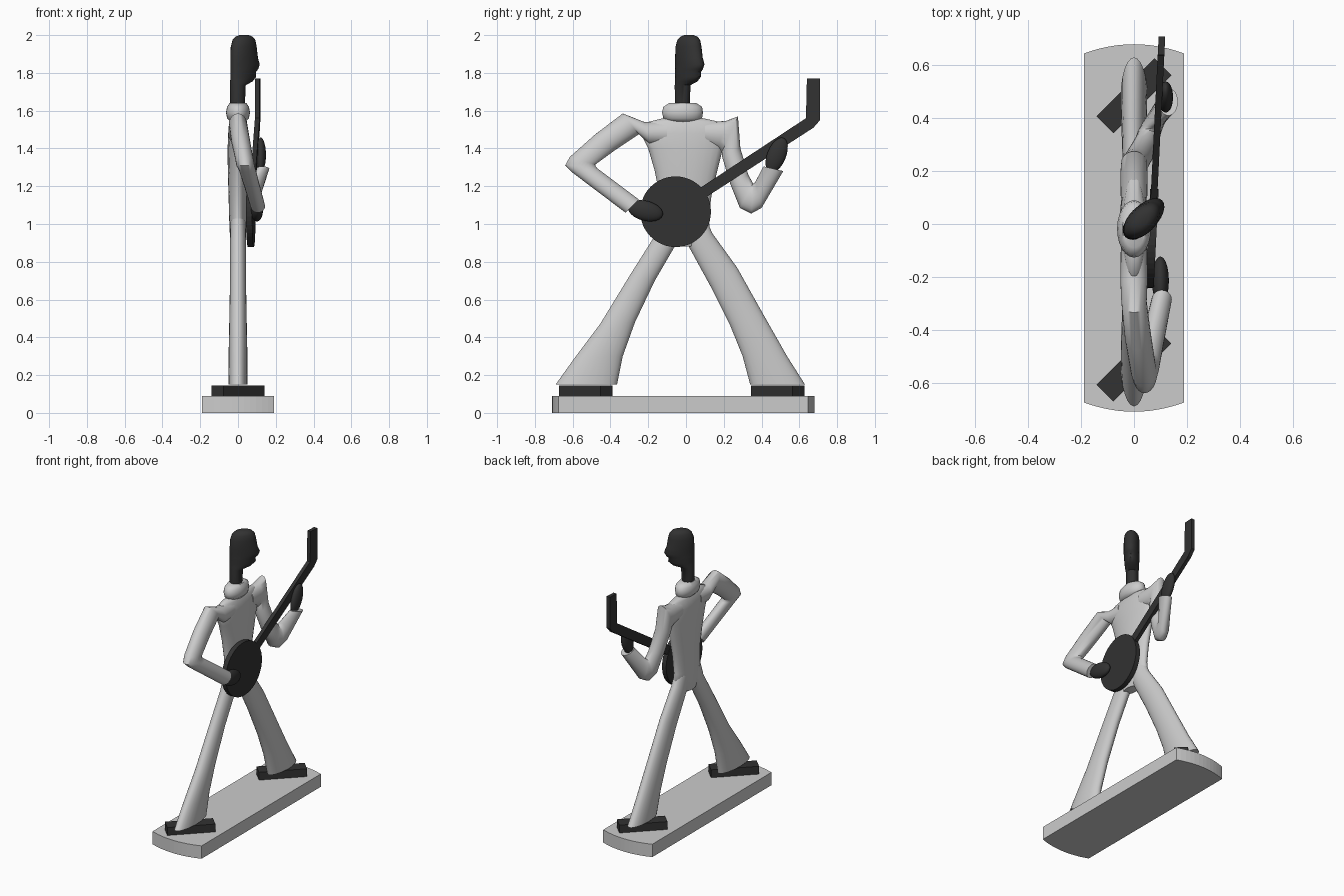
import bpy
import bmesh
import math
from mathutils import Vector

cube = bpy.data.objects.get("Cube")
if cube:
    bpy.data.objects.remove(cube, do_unlink=True)


def make_material(name, value):
    mat = bpy.data.materials.new(name)
    mat.use_nodes = True
    colour = (value, value, value, 1)
    mat.diffuse_color = colour
    mat.node_tree.nodes["Principled BSDF"].inputs["Base Color"].default_value = colour
    return mat


white = make_material("soft white", 0.6)
charcoal = make_material("charcoal", 0.032)


def finish(bm, name, mat, smooth=True):
    """Turn a bmesh into a named object with one material."""
    bmesh.ops.recalc_face_normals(bm, faces=bm.faces)
    mesh = bpy.data.meshes.new(name)
    bm.to_mesh(mesh)
    bm.free()
    obj = bpy.data.objects.new(name, mesh)
    bpy.context.collection.objects.link(obj)
    mesh.materials.append(mat)
    if smooth:
        bpy.ops.object.select_all(action="DESELECT")
        obj.select_set(True)
        bpy.context.view_layer.objects.active = obj
        bpy.ops.object.shade_smooth_by_angle(angle=math.radians(50))
    return obj


def loft(name, mat, rings, sides=24):
    """Skin a row of ellipses, each given by centre and two half axes."""
    bm = bmesh.new()
    loops = []
    for centre, u, v in rings:
        angles = [math.tau * i / sides for i in range(sides)]
        loops.append([bm.verts.new(centre + u * math.cos(a) + v * math.sin(a)) for a in angles])
    for low, high in zip(loops, loops[1:]):
        for i in range(sides):
            j = (i + 1) % sides
            bm.faces.new((low[i], low[j], high[j], high[i]))
    bm.faces.new(loops[0])
    bm.faces.new(loops[-1])
    return finish(bm, name, mat)


def limb(name, mat, rows):
    """Loft between two silhouette edges: y, z of each edge, x and half depth."""
    rings = []
    for ya, za, yb, zb, x, depth in rows:
        a, b = Vector((x, ya, za)), Vector((x, yb, zb))
        rings.append(((a + b) / 2, (b - a) / 2, Vector((depth, 0, 0))))
    return loft(name, mat, rings)


def level_limb(name, mat, rows):
    """Loft of level ellipses: height, two y limits and half depth."""
    return limb(name, mat, [(ya, z, yb, z, 0, depth) for z, ya, yb, depth in rows])


def prism(name, mat, outline, offset):
    """Extrude a flat outline along an offset."""
    bm = bmesh.new()
    face = bm.faces.new([bm.verts.new(p) for p in outline])
    result = bmesh.ops.extrude_face_region(bm, geom=[face])
    verts = [g for g in result["geom"] if isinstance(g, bmesh.types.BMVert)]
    bmesh.ops.translate(bm, verts=verts, vec=Vector(offset))
    return finish(bm, name, mat, smooth=False)


def hand(name, centre, size, tilt):
    bm = bmesh.new()
    bmesh.ops.create_uvsphere(bm, u_segments=20, v_segments=12, radius=1)
    obj = finish(bm, name, charcoal)
    obj.location, obj.scale = centre, size
    obj.rotation_euler.x = math.radians(tilt)
    return obj


# Base slab with bowed ends
steps = [i / 6 - 1 for i in range(13)]
front_end = [(0.19 * s, -0.71 + 0.035 * s * s, 0) for s in steps]
back_end = [(-x, -y - 0.03, z) for x, y, z in front_end]
prism("base", white, front_end + back_end, (0, 0, 0.09))

# Shoes turned diagonally
along = Vector((1, 1, 0)).normalized()
across = Vector((-1, 1, 0)).normalized()
for name, y in (("right_shoe", -0.53), ("left_shoe", 0.485)):
    corners = [(-1, -1), (1, -1), (1, 1), (-1, 1)]
    middle = Vector((0, y, 0.09))
    outline = [middle + along * a * 0.155 + across * b * 0.045 for a, b in corners]
    prism(name, charcoal, outline, (0, 0, 0.055))

# Flared trouser legs
limb("right_leg", white, [
    (-0.69, 0.15, -0.365, 0.15, 0, 0.05),
    (-0.59, 0.29, -0.335, 0.3, 0, 0.05),
    (-0.455, 0.47, -0.27, 0.48, 0, 0.046),
    (-0.296, 0.73, -0.165, 0.7, 0, 0.042),
    (-0.17, 0.93, -0.06, 0.88, 0, 0.042),
    (-0.14, 1.03, 0, 0.99, 0, 0.04),
])
limb("left_leg", white, [
    (0.34, 0.15, 0.63, 0.15, 0, 0.05),
    (0.3, 0.3, 0.535, 0.3, 0, 0.05),
    (0.235, 0.46, 0.41, 0.52, 0, 0.046),
    (0.13, 0.67, 0.27, 0.77, 0, 0.042),
    (0.015, 0.88, 0.14, 0.95, 0, 0.042),
    (-0.03, 0.99, 0.1, 1.04, 0, 0.04),
])

# Jacket
level_limb("torso", white, [
    (0.88, -0.09, 0.04, 0.036),
    (0.94, -0.155, 0.13, 0.043),
    (1.03, -0.14, 0.12, 0.047),
    (1.15, -0.14, 0.135, 0.05),
    (1.28, -0.165, 0.165, 0.054),
    (1.4, -0.2, 0.195, 0.055),
    (1.48, -0.24, 0.21, 0.052),
    (1.54, -0.2, 0.18, 0.042),
    (1.56, -0.12, 0.09, 0.03),
])
level_limb("collar", white, [
    (1.54, -0.09, 0.06, 0.04),
    (1.56, -0.12, 0.085, 0.058),
    (1.59, -0.127, 0.09, 0.064),
    (1.62, -0.12, 0.085, 0.058),
    (1.64, -0.09, 0.055, 0.044),
])

# Sleeves, each running from the chest over the shoulder to the wrist
limb("right_arm", white, [
    (-0.1, 1.545, -0.1, 1.42, 0, 0.05),
    (-0.22, 1.54, -0.19, 1.42, 0, 0.052),
    (-0.335, 1.585, -0.25, 1.475, 0, 0.048),
    (-0.48, 1.475, -0.37, 1.395, 0.015, 0.05),
    (-0.615, 1.355, -0.48, 1.315, 0.035, 0.048),
    (-0.64, 1.31, -0.478, 1.305, 0.04, 0.048),
    (-0.605, 1.275, -0.47, 1.295, 0.05, 0.045),
    (-0.32, 1.06, -0.25, 1.13, 0.105, 0.038),
])
limb("left_arm", white, [
    (0.1, 1.42, 0.1, 1.54, 0, 0.05),
    (0.17, 1.4, 0.21, 1.545, 0, 0.052),
    (0.19, 1.38, 0.275, 1.57, 0, 0.048),
    (0.19, 1.36, 0.288, 1.4, 0.01, 0.05),
    (0.235, 1.21, 0.33, 1.26, 0.035, 0.048),
    (0.285, 1.085, 0.355, 1.215, 0.05, 0.045),
    (0.345, 1.055, 0.36, 1.213, 0.06, 0.045),
    (0.4, 1.085, 0.368, 1.225, 0.075, 0.042),
    (0.515, 1.28, 0.41, 1.305, 0.13, 0.036),
])
hand("right_hand", (0.1, -0.215, 1.07), (0.032, 0.095, 0.053), -14)
hand("left_hand", (0.12, 0.48, 1.365), (0.028, 0.05, 0.098), -22)

# Head and neck, turned diagonally: height, centre offset, half length, half width
profile = [
    (1.6, 0, 0.038, 0.038),
    (1.735, 0.003, 0.044, 0.04),
    (1.755, 0.03, 0.072, 0.044),
    (1.78, 0.044, 0.085, 0.046),
    (1.805, 0.043, 0.084, 0.048),
    (1.82, 0.051, 0.092, 0.049),
    (1.845, 0.057, 0.098, 0.05),
    (1.88, 0.05, 0.09, 0.051),
    (1.94, 0.047, 0.083, 0.05),
    (1.975, 0.049, 0.072, 0.045),
    (1.992, 0.05, 0.054, 0.034),
    (2, 0.05, 0.03, 0.018),
]
pivot = Vector((-0.003, -0.02, 0))
loft("head", charcoal, [
    (pivot + along * shift + Vector((0, 0, z)), along * length, across * width)
    for z, shift, length, width in profile
])


# Stringed instrument, leaning slightly away from the body
def leaning(y, z, back):
    return (back + 0.05 * (y + 0.055), y, z)


rim = [math.tau * i / 48 for i in range(48)]
drum = [leaning(-0.055 + 0.187 * math.cos(a), 1.065 + 0.187 * math.sin(a), 0.052) for a in rim]
prism("instrument_body", charcoal, drum, (0.032, 0, 0))
handle = [(0.05, 1.175), (0.635, 1.56), (0.64, 1.77), (0.71, 1.77),
          (0.71, 1.55), (0.675, 1.51), (0.08, 1.125)]
prism("instrument_neck", charcoal, [leaning(y, z, 0.055) for y, z in handle], (0.025, 0, 0))
